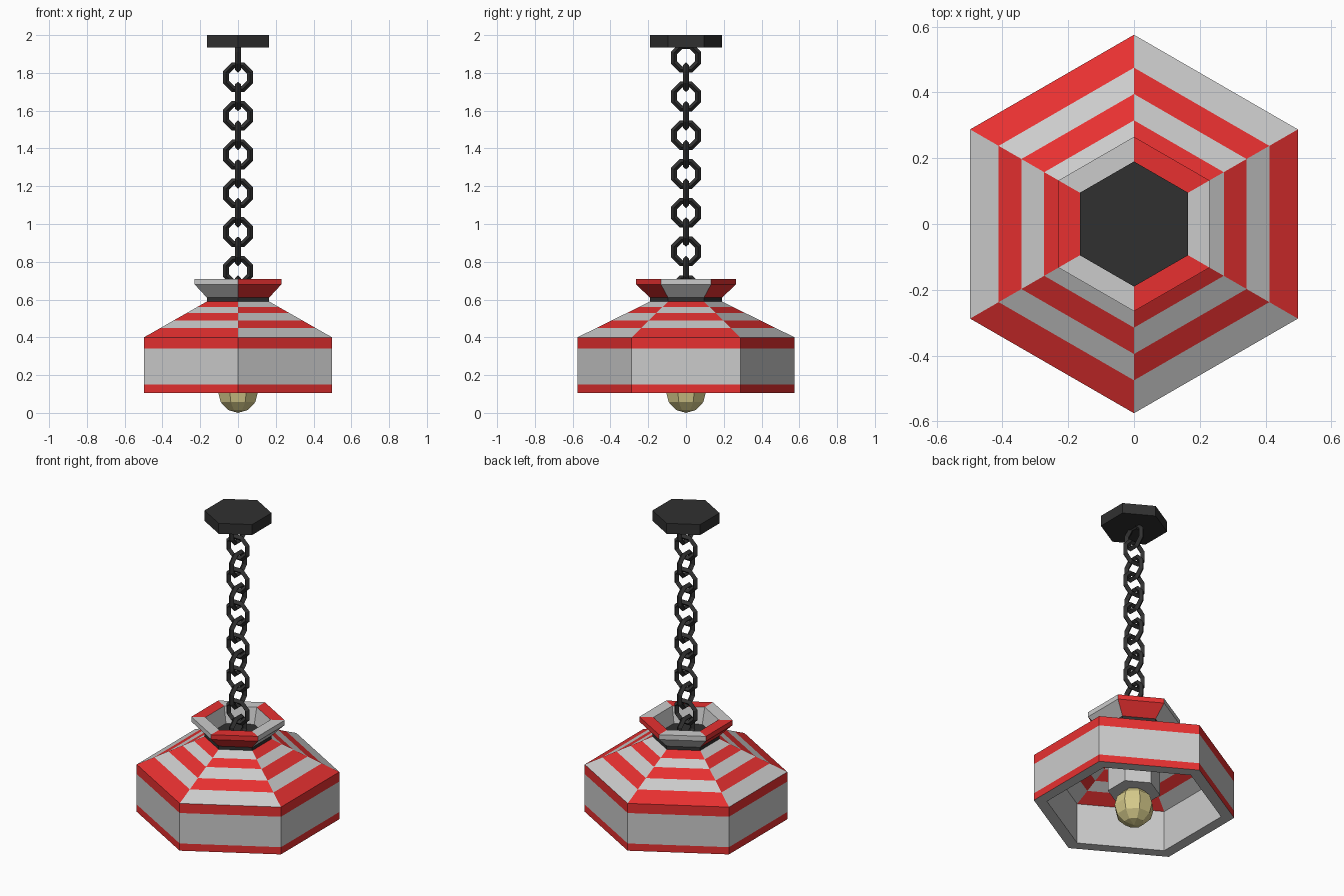
import bpy, bmesh, math
from mathutils import Matrix

if "Cube" in bpy.data.objects:
    bpy.data.objects.remove(bpy.data.objects["Cube"])


def material(name, rgb):
    m = bpy.data.materials.new(name)
    m.diffuse_color = (*rgb, 1)
    m.use_nodes = True
    m.node_tree.nodes["Principled BSDF"].inputs["Base Color"].default_value = m.diffuse_color
    return m


RED = material("red_paint", (0.80, 0.03, 0.03))
BLACK = material("black_metal", (0.03, 0.03, 0.03))
YELLOW = material("bulb_glass", (0.68, 0.60, 0.26))


def finish(name, bm, mats):
    me = bpy.data.meshes.new(name)
    bmesh.ops.recalc_face_normals(bm, faces=bm.faces)
    bm.to_mesh(me)
    bm.free()
    for m in mats:
        me.materials.append(m)
    ob = bpy.data.objects.new(name, me)
    bpy.context.collection.objects.link(ob)
    return ob


def hex_lathe(name, profile, paint, mats, closed):
    """Six-sided lathe of (radius, z); paint(band, side) picks the slot.
    Side 0 faces +x, corners lie on the y axis."""
    bm = bmesh.new()
    rings = []
    for r, z in profile:
        rings.append([bm.verts.new((r * math.cos(math.radians(60 * k - 30)),
                                    r * math.sin(math.radians(60 * k - 30)), z))
                      for k in range(6)])
    n = len(rings)
    for i in range(n if closed else n - 1):
        a, b = rings[i], rings[(i + 1) % n]
        for k in range(6):
            j = (k + 1) % 6
            f = bm.faces.new((a[k], a[j], b[j], b[k]))
            f.material_index = paint(i, k)
    if not closed:
        bm.faces.new(rings[0])
        bm.faces.new(rings[-1])
    return finish(name, bm, mats)


# Shade: banded wall, checkered roof, thick inner shell
outer = [(0.575, 0.105), (0.575, 0.15), (0.575, 0.34), (0.575, 0.40),
         (0.475, 0.449), (0.395, 0.489), (0.315, 0.528), (0.25, 0.56), (0.19, 0.59)]
inner = [(0.14, 0.54), (0.20, 0.51), (0.26, 0.48), (0.34, 0.44), (0.41, 0.405),
         (0.50, 0.36), (0.50, 0.105)]


def shade_paint(i, k):
    if i < 3:
        return (1, 0, 1)[i]
    if i < 8:
        return (i + k) % 2
    if 9 <= i < 14:
        return (i + k) % 2
    return 0


hex_lathe("shade", outer + inner, shade_paint, [None, RED], True)

# Flared collar on top of the shade, sides alternating grey and red
flare = [(0.19, 0.61), (0.265, 0.68), (0.265, 0.71), (0.185, 0.71), (0.16, 0.61)]
hex_lathe("top_flare", flare, lambda i, k: k % 2 if i < 3 else 0, [None, RED], True)

# Dark neck, ceiling plate and grey bulb socket
hex_lathe("neck", [(0.19, 0.588), (0.19, 0.612)], lambda i, k: 0, [BLACK], False)
hex_lathe("ceiling_plate", [(0.19, 1.935), (0.19, 2.0)], lambda i, k: 0, [BLACK], False)
hex_lathe("bulb_socket", [(0.15, 0.21), (0.15, 0.588)], lambda i, k: 0, [], False)

# Bulb
bm = bmesh.new()
bmesh.ops.create_uvsphere(bm, u_segments=8, v_segments=6, radius=0.115,
                          matrix=Matrix.Translation((0, 0, 0.115))
                          @ Matrix.Rotation(math.radians(22.5), 4, 'Z'))
finish("bulb", bm, [YELLOW])

# Chain of octagonal links, each turned a quarter from the last
for i in range(13):
    bpy.ops.mesh.primitive_torus_add(
        major_segments=8, minor_segments=4, major_radius=0.068, minor_radius=0.017,
        location=(0, 0, 1.88 - 0.1025 * i))
    link = bpy.context.object
    link.name = f"chain_link_{i + 1}"
    turn = Matrix.Rotation(math.radians(90 * ((i + 1) % 2)), 4, 'Z')
    link.data.transform(turn @ Matrix.Rotation(math.pi / 2, 4, 'X')
                        @ Matrix.Rotation(math.radians(22.5), 4, 'Z')
                        )
    link.data.materials.append(BLACK)
